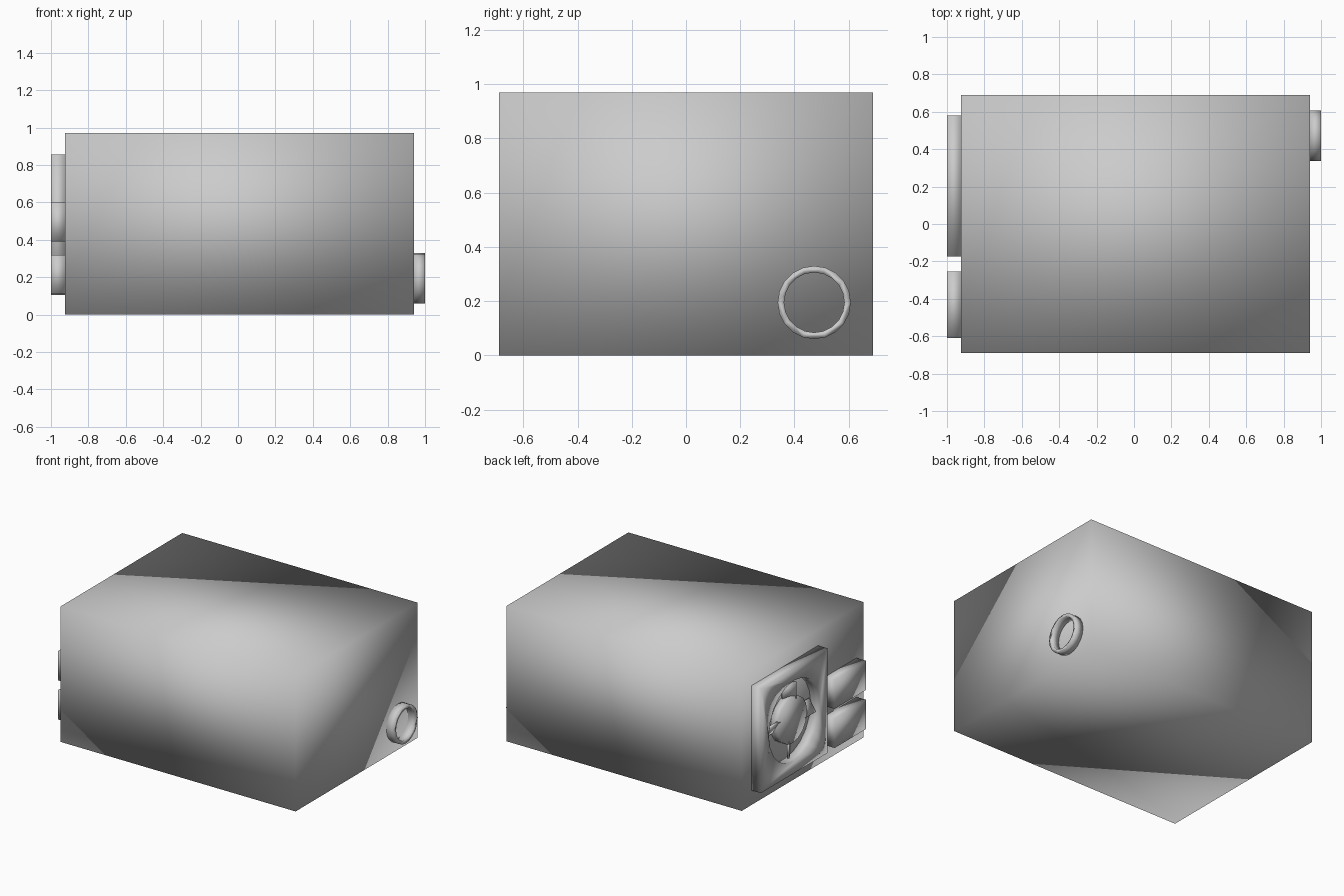
import bpy
from math import pi, radians

if "Cube" in bpy.data.objects:
    bpy.data.objects.remove(bpy.data.objects["Cube"])


def finish(obj, name):
    obj.name = name
    bpy.ops.object.shade_smooth()
    return obj


def box(name, x, y, z):
    """Box from (min, max) ranges on each axis."""
    r = (x, y, z)
    bpy.ops.mesh.primitive_cube_add(size=1, location=[(a + b) / 2 for a, b in r])
    obj = bpy.context.object
    obj.scale = [b - a for a, b in r]
    bpy.ops.object.transform_apply(location=False, rotation=False, scale=True)
    return finish(obj, name)


def disc(name, x, y, z, radius, sides):
    """Cylinder lying along x."""
    bpy.ops.mesh.primitive_cylinder_add(vertices=sides, radius=radius, depth=x[1] - x[0],
                                        location=((x[0] + x[1]) / 2, y, z),
                                        rotation=(0, pi / 2, 0))
    return finish(bpy.context.object, name)


def cut(obj, cutter):
    """Subtract the cutter and discard it."""
    cutter.hide_render = True
    mod = obj.modifiers.new("hole", 'BOOLEAN')
    mod.operation = 'DIFFERENCE'
    mod.solver = 'EXACT'
    mod.object = cutter
    bpy.context.view_layer.objects.active = obj
    bpy.ops.object.modifier_apply(modifier=mod.name)
    bpy.data.objects.remove(cutter)


BACK = -0.925          # rear face of the case
FAN_Y, FAN_Z = 0.20, 0.48

# Main case
box("case", (BACK, 0.94), (-0.69, 0.69), (0, 0.97))

# Fan frame with round opening
frame = box("fan_frame", (-1.0, BACK), (-0.175, 0.58), (0.105, 0.855))
cut(frame, disc("fan_cutter", (-1.1, -0.85), FAN_Y, FAN_Z, 0.29, 20))

# Fan hub and four pitched blades
disc("fan_hub", (-0.985, BACK), FAN_Y, FAN_Z, 0.165, 16)
for i in range(4):
    blade = box(f"fan_blade_{i + 1}", (-0.008, 0.008), (-0.05, 0.05), (0.14, 0.26))
    blade.data.transform(blade.matrix_world.Translation(blade.location))
    blade.location = (-0.955, FAN_Y, FAN_Z)
    # pitch about the blade's own axis, then spin around the hub
    blade.data.transform(blade.matrix_world.Rotation(radians(60 - 90), 4, 'Z'))
    blade.rotation_euler = (i * pi / 2, 0, 0)

# Power sockets beside the fan
for i, z in enumerate((0.11, 0.39)):
    box(f"power_socket_{i + 1}", (-1.0, BACK), (-0.61, -0.255), (z, z + 0.21))

# Cable grommet on the opposite end
grommet = disc("cable_grommet", (0.94, 1.0), 0.473, 0.195, 0.135, 20)
cut(grommet, disc("grommet_cutter", (0.9, 1.1), 0.473, 0.195, 0.111, 20))
